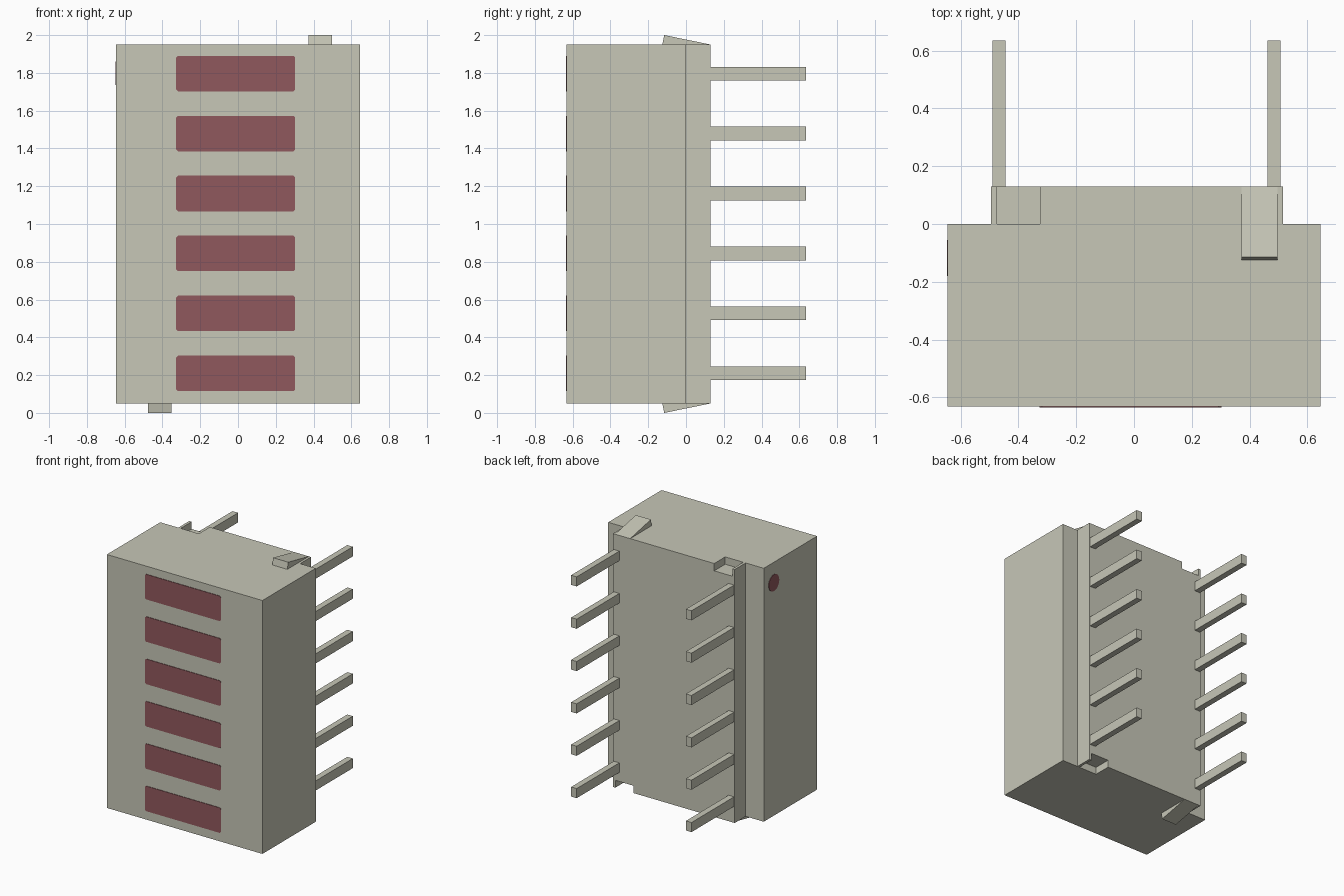
import bpy, bmesh, math
from mathutils import Vector

cube = bpy.data.objects.get("Cube")
if cube:
    bpy.data.objects.remove(cube, do_unlink=True)


def material(name, rgb):
    m = bpy.data.materials.new(name)
    m.use_nodes = True
    m.diffuse_color = (*rgb, 1)
    m.node_tree.nodes["Principled BSDF"].inputs["Base Color"].default_value = (*rgb, 1)
    return m


HOUSING = material("warm grey plastic", (0.57, 0.57, 0.475))
MAROON = material("maroon", (0.28, 0.098, 0.109))


def prism(name, profile, axis, start, end, mat):
    """Extrude a 2D outline along x (outline in y, z) or y (outline in x, z)."""
    def place(a, b, d):
        return Vector((d, a, b)) if axis == "x" else Vector((a, d, b))
    bm = bmesh.new()
    face = bm.faces.new([bm.verts.new(place(a, b, start)) for a, b in profile])
    moved = bmesh.ops.extrude_face_region(bm, geom=[face])["geom"]
    bmesh.ops.translate(bm, vec=place(0, 0, end - start),
                        verts=[v for v in moved if isinstance(v, bmesh.types.BMVert)])
    bmesh.ops.recalc_face_normals(bm, faces=bm.faces)
    mesh = bpy.data.meshes.new(name)
    bm.to_mesh(mesh)
    bm.free()
    mesh.materials.append(mat)
    obj = bpy.data.objects.new(name, mesh)
    bpy.context.collection.objects.link(obj)
    return obj


def rect(x0, x1, z0, z1):
    return [(x0, z0), (x1, z0), (x1, z1), (x0, z1)]


CX, CZ = 0.01, 1.0                    # centre of the half-turn symmetry
BACK = 0.13                           # rear face of the base
ROWS = [0.209 + 0.3175 * i for i in range(6)]


def half_turn(points):
    return [(2 * CX - x, 2 * CZ - z) for x, z in points]


# Main housing
prism("housing", rect(-0.645, 0.645, 0.05, 1.95), "y", -0.632, 0, HOUSING)

# Narrower rear base with a notch at two opposite corners
side = [(0.515, 1.95), (-0.325, 1.95), (-0.325, 1.895),
        (-0.475, 1.895), (-0.475, 1.95), (-0.495, 1.95)]
prism("rear_base", side + half_turn(side), "y", 0, BACK, HOUSING)

# Snap wedges on the top and bottom
wedge = [(BACK, 1.95), (-0.115, 2.0), (-0.125, 1.95)]
prism("top_wedge", wedge, "x", 0.372, 0.497, HOUSING)
prism("bottom_wedge", [(y, 2 * CZ - z) for y, z in wedge], "x", -0.477, -0.352, HOUSING)

# Two columns of pins and one column of windows
for i, z in enumerate(ROWS, 1):
    for label, x in (("right", -0.467), ("left", 0.485)):
        prism(f"{label}_pin_{i}", rect(x - 0.023, x + 0.023, z - 0.036, z + 0.036),
              "y", BACK, 0.635, HOUSING)
    c = 0.01                          # clipped window corners
    x0, x1, z0, z1 = -0.328, 0.303, z - 0.094, z + 0.094
    outline = [(x0 + c, z0), (x1 - c, z0), (x1, z0 + c), (x1, z1 - c),
               (x1 - c, z1), (x0 + c, z1), (x0, z1 - c), (x0, z0 + c)]
    prism(f"window_{i}", outline, "y", -0.636, -0.632, MAROON)

# Round marker dot on the right side
dot = [(-0.118 + 0.062 * math.cos(math.tau * k / 24),
        1.797 + 0.062 * math.sin(math.tau * k / 24)) for k in range(24)]
prism("marker_dot", dot, "x", -0.648, -0.645, MAROON)
